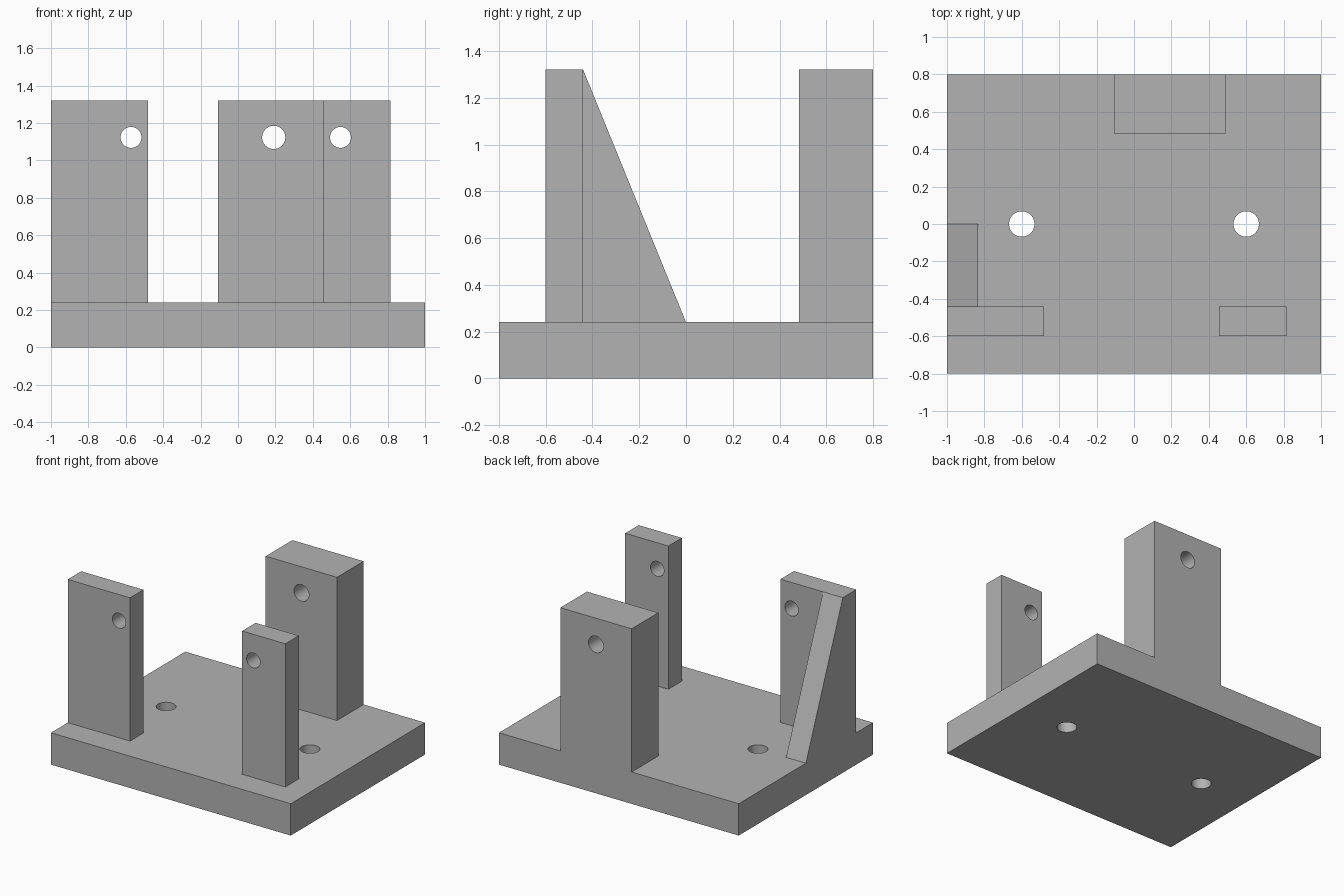
import bpy
import bmesh
from math import pi
from mathutils import Matrix, Vector

cube = bpy.data.objects.get("Cube")
if cube:
    bpy.data.objects.remove(cube, do_unlink=True)

grey = bpy.data.materials.new("plain grey")
grey.use_nodes = True
COLOUR = (0.45, 0.45, 0.45, 1)
grey.diffuse_color = COLOUR
grey.node_tree.nodes["Principled BSDF"].inputs["Base Color"].default_value = COLOUR

BASE_TOP, POST_TOP = 0.24, 1.32
HOLE_Z = 1.123


def add_object(name, bm):
    bmesh.ops.recalc_face_normals(bm, faces=bm.faces)
    mesh = bpy.data.meshes.new(name)
    bm.to_mesh(mesh)
    bm.free()
    mesh.materials.append(grey)
    obj = bpy.data.objects.new(name, mesh)
    bpy.context.collection.objects.link(obj)
    return obj


def prism(name, profile, depth):
    """Extrude a closed outline of 3D points along a vector."""
    bm = bmesh.new()
    face = bm.faces.new([bm.verts.new(p) for p in profile])
    extruded = bmesh.ops.extrude_face_region(bm, geom=[face])["geom"]
    moved = [g for g in extruded if isinstance(g, bmesh.types.BMVert)]
    bmesh.ops.translate(bm, verts=moved, vec=Vector(depth))
    return add_object(name, bm)


def block(name, x0, x1, y0, y1, z0, z1):
    outline = [(x0, y0, z0), (x1, y0, z0), (x1, y1, z0), (x0, y1, z0)]
    return prism(name, outline, (0, 0, z1 - z0))


def drill(obj, centre, radius, axis):
    """Cut a round through hole along y or z."""
    bm = bmesh.new()
    turn = Matrix.Rotation(pi / 2, 4, "X") if axis == "y" else Matrix()
    bmesh.ops.create_cone(bm, cap_ends=True, segments=48, radius1=radius,
                          radius2=radius, depth=1,
                          matrix=Matrix.Translation(centre) @ turn)
    cutter = add_object("drill_cutter", bm)
    cutter.hide_render = True
    cut = obj.modifiers.new("hole", "BOOLEAN")
    cut.operation, cut.solver, cut.object = "DIFFERENCE", "EXACT", cutter
    bpy.ops.object.select_all(action="DESELECT")
    obj.select_set(True)
    bpy.context.view_layer.objects.active = obj
    bpy.ops.object.modifier_apply(modifier=cut.name)
    bpy.data.objects.remove(cutter, do_unlink=True)
    bpy.ops.object.shade_smooth_by_angle()


# Base plate with two mounting holes
base = block("base_plate", -1, 1, -0.8, 0.8, 0, BASE_TOP)
for side in (-1, 1):
    drill(base, (side * 0.6, 0, 0.12), 0.068, "z")

# Upright posts: name, x range, y range, hole x, hole radius
for name, x0, x1, y0, y1, hole_x, radius in (
    ("front_right_post", -1, -0.48, -0.6, -0.44, -0.572, 0.056),
    ("front_left_post", 0.455, 0.815, -0.6, -0.44, 0.548, 0.056),
    ("back_post", -0.107, 0.488, 0.483, 0.8, 0.191, 0.062),
):
    post = block(name, x0, x1, y0, y1, BASE_TOP, POST_TOP)
    drill(post, (hole_x, (y0 + y1) / 2, HOLE_Z), radius, "y")

# Sloping brace behind the wide front post
prism("sloping_brace",
      [(-1, -0.44, BASE_TOP), (-1, 0, BASE_TOP), (-1, -0.44, POST_TOP)],
      (0.165, 0, 0))
